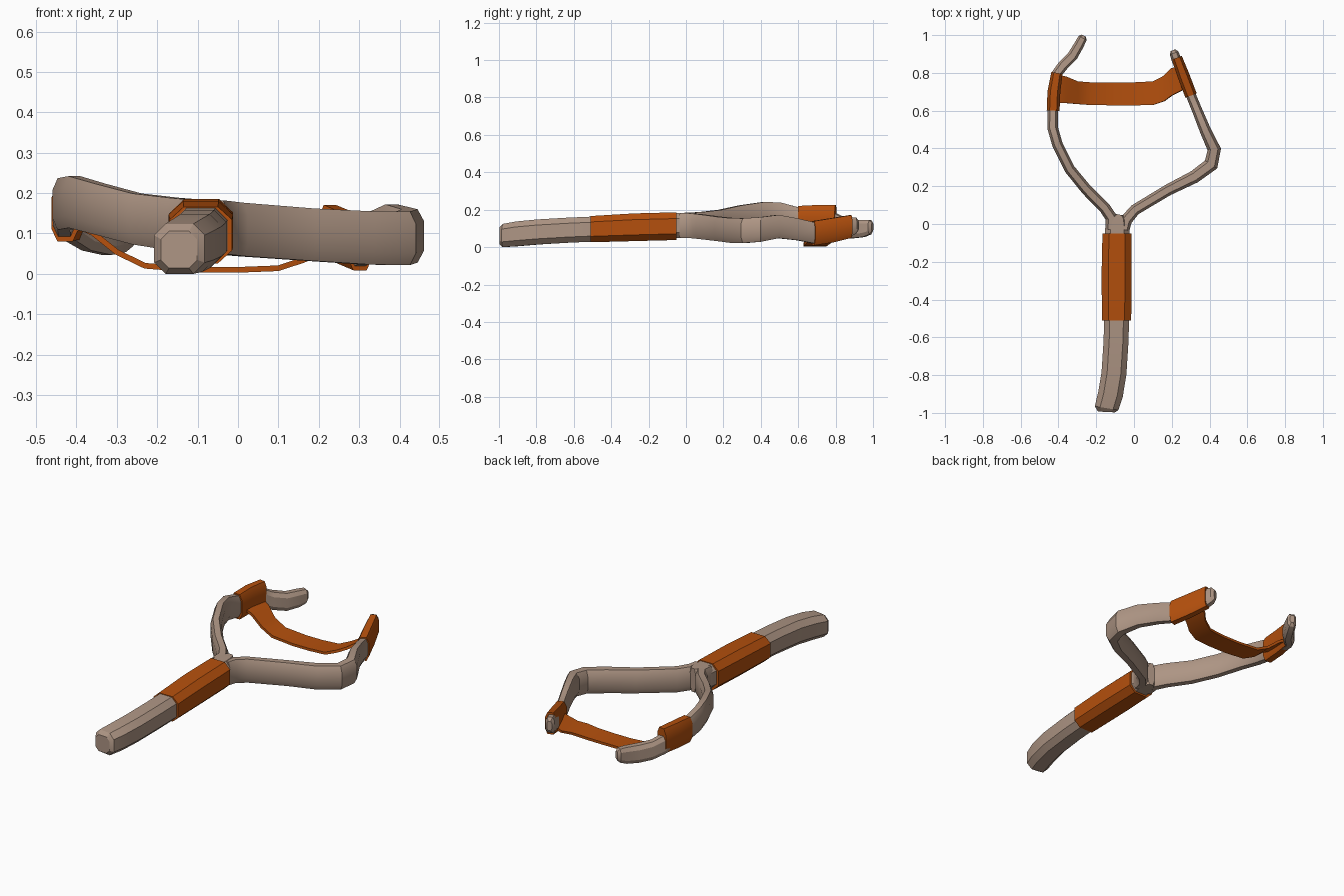
import bpy, bmesh
from mathutils import Vector


def material(name, rgb):
    m = bpy.data.materials.new(name)
    m.diffuse_color = (*rgb, 1)
    return m


WOOD = material("pale wood", (0.42, 0.30, 0.23))
ORANGE = material("orange leather", (0.46, 0.08, 0.004))


def finish(name, bm, mat):
    bmesh.ops.recalc_face_normals(bm, faces=bm.faces)
    mesh = bpy.data.meshes.new(name)
    bm.to_mesh(mesh)
    bm.free()
    mesh.materials.append(mat)
    ob = bpy.data.objects.new(name, mesh)
    bpy.context.collection.objects.link(ob)
    bpy.context.view_layer.objects.active = ob
    ob.select_set(True)
    bpy.ops.object.shade_smooth_by_angle(angle=0.5)
    ob.select_set(False)
    return ob


def skin(name, rings, mat):
    """Join rings of points into a closed, capped skin."""
    bm = bmesh.new()
    vs = [[bm.verts.new(p) for p in r] for r in rings]
    n = len(vs[0])
    for a, b in zip(vs, vs[1:]):
        for i in range(n):
            j = (i + 1) % n
            bm.faces.new((a[i], a[j], b[j], b[i]))
    bm.faces.new(vs[0])
    bm.faces.new(vs[-1])
    return finish(name, bm, mat)


# chamfered rectangular cross-section
SECTION = [(1, .55), (.55, 1), (-.55, 1), (-1, .55), (-1, -.55), (-.55, -1), (.55, -1), (1, -.55)]


def sweep(name, path, mat):
    """Sweep the section along (x, y, z, half width, half height) stations."""
    pts = [Vector(p[:3]) for p in path]
    rings = []
    for i, p in enumerate(path):
        t0 = (pts[i] - pts[max(i - 1, 0)]).xy
        t1 = (pts[min(i + 1, len(pts) - 1)] - pts[i]).xy
        t = (t0.normalized() + t1.normalized()).normalized()
        side = Vector((t.y, -t.x, 0))
        # widen the mitre at corners
        ref = t1 if t1.length > 0 else t0
        mitre = 1 / max(t.dot(ref.normalized()), .7)
        rings.append([pts[i] + side * (u * p[3] * mitre) + Vector((0, 0, v * p[4])) for u, v in SECTION])
    return skin(name, rings, mat)


# handle, bent at the butt end
sweep("handle", [
    (-.146, -.995, .062, .045, .046), (-.145, -.975, .064, .063, .062),
    (-.124, -.90, .073, .066, .066), (-.106, -.79, .083, .066, .067),
    (-.095, -.62, .093, .066, .067), (-.092, -.50, .098, .066, .067),
    (-.092, -.10, .115, .066, .068), (-.088, -.02, .118, .064, .067),
    (-.082, .03, .120, .050, .067), (-.078, .05, .120, .02, .066)], WOOD)
sweep("handle_wrap", [
    (-.092, -.51, .098, .077, .070), (-.092, -.28, .108, .080, .074),
    (-.090, -.05, .114, .077, .074)], ORANGE)

# left prong with hooked tip
sweep("left_prong", [
    (-.122, -.03, .118, .028, .066), (-.118, .03, .121, .031, .066),
    (-.155, .085, .125, .030, .065), (-.25, .18, .138, .029, .063),
    (-.34, .29, .162, .028, .063), (-.405, .42, .180, .028, .064),
    (-.431, .51, .175, .028, .064), (-.430, .60, .155, .028, .060),
    (-.413, .79, .135, .026, .052), (-.375, .84, .110, .028, .050),
    (-.325, .89, .098, .028, .049), (-.290, .95, .102, .026, .046),
    (-.272, .985, .108, .024, .038), (-.266, .997, .110, .012, .022)], WOOD)
sweep("left_wrap", [
    (-.428, .60, .152, .034, .070), (-.424, .70, .156, .034, .071),
    (-.408, .80, .156, .030, .070)], ORANGE)

# right prong with a sharp elbow
sweep("right_prong", [
    (-.052, -.03, .118, .028, .066), (-.042, .02, .117, .031, .066),
    (.005, .075, .112, .029, .066), (.18, .18, .099, .030, .065),
    (.32, .25, .091, .034, .066), (.408, .315, .090, .036, .066),
    (.425, .395, .096, .034, .066), (.38, .49, .112, .030, .062),
    (.335, .60, .096, .027, .058), (.298, .69, .076, .026, .056),
    (.225, .87, .110, .026, .052), (.212, .905, .117, .024, .044),
    (.206, .92, .118, .013, .026)], WOOD)
sweep("right_wrap", [
    (.302, .68, .076, .032, .065), (.264, .78, .092, .032, .065),
    (.227, .88, .112, .028, .061)], ORANGE)

# sling strap: (x, z, front y, back y, front x offset) per station
STRAP = [(-.405, .120, .64, .79), (-.36, .100, .64, .78), (-.30, .052, .635, .755),
         (-.23, .018, .63, .75), (-.10, .008, .628, .75), (.0, .008, .628, .75),
         (.10, .012, .63, .755), (.16, .032, .65, .785), (.20, .048, .68, .825),
         (.26, .085, .71, .84)]
rings = []
for i, (x, z, y0, y1) in enumerate(STRAP):
    a, b = STRAP[max(i - 1, 0)], STRAP[min(i + 1, len(STRAP) - 1)]
    n = Vector((a[1] - b[1], 0, b[0] - a[0])).normalized() * .007
    f, k = Vector((x, y0, z + .004)), Vector((x, y1, z + .004))
    rings.append([f + n, k + n, k - n, f - n])
skin("sling_strap", rings, ORANGE)

# settle the model on the ground
bpy.context.view_layer.update()
low = min(v.co.z for o in bpy.data.objects for v in o.data.vertices)
for o in bpy.data.objects:
    o.location.z -= low
